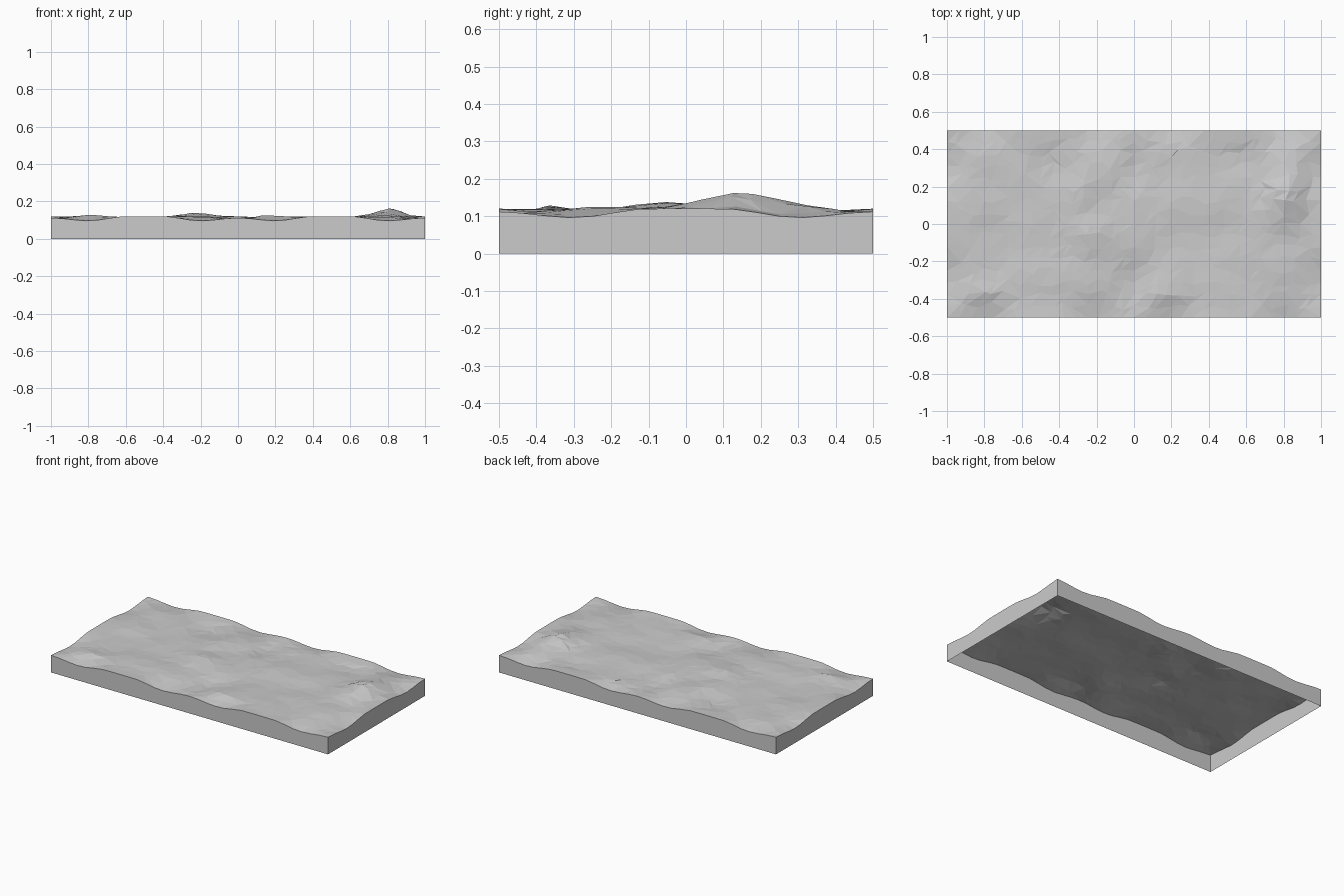
import bpy, bmesh, random
from mathutils import Vector, noise

random.seed(4)
cube = bpy.data.objects.get("Cube")
if cube:
    bpy.data.objects.remove(cube)

NX, NY = 32, 16
STEP = 2 / NX

# Shared rim profile, mirrored about the middle of each square tile
RIM = [(0, .112), (.2, .096), (.4, .12), (.5, .12)]
# Hills and hollows: x, y, height, radius in x, radius in y
HILLS = [(.8, .16, .047, .095, .16), (-.22, -.07, .027, .09, .1),
         (-.27, .17, .02, .08, .1), (-.8, -.37, .015, .1, .07),
         (.2, -.37, .012, .1, .07), (.8, -.2, .01, .08, .12),
         (-.48, .33, -.008, .09, .1), (.55, .36, -.01, .1, .08)]


def smooth(t):
    t = min(max(t, 0), 1)
    return t * t * (3 - 2 * t)


def rim(t):
    t = min(t % 1, 1 - t % 1)
    for (a, za), (b, zb) in zip(RIM, RIM[1:]):
        if t <= b:
            return za + (zb - za) * smooth((t - a) / (b - a))
    return RIM[-1][1]


def height(x, y):
    u, v = (x + 1) % 1, y + .5
    du, dv = min(u, 1 - u), min(v, 1 - v)
    # Rim height follows the nearest tile edge
    if du < 1e-6:
        edge = rim(v)
    elif dv < 1e-6:
        edge = rim(u)
    else:
        edge = (rim(v) * dv + rim(u) * du) / (du + dv)
    # Gentle rocky ground with hills on top
    ground = .114 + .011 * noise.noise(Vector((x * 5, y * 5, 2)))
    ground = min(ground, .121)
    for hx, hy, h, rx, ry in HILLS:
        r = ((x - hx) / rx) ** 2 + ((y - hy) / ry) ** 2
        ground += h / (1 + .35 * r) ** 3
    w = smooth(min(du, dv) / .14)
    return edge + (ground - edge) * w


# Faceted ground surface on a jittered grid
bm = bmesh.new()
grid = []
for i in range(NX + 1):
    column = []
    for j in range(NY + 1):
        x, y = i * STEP - 1, j * STEP - .5
        if i % NY:
            x += random.uniform(-.35, .35) * STEP * (0 < j < NY)
        if 0 < j < NY:
            y += random.uniform(-.35, .35) * STEP * (i % NY > 0)
        column.append(bm.verts.new((x, y, height(x, y))))
    grid.append(column)

for i in range(NX):
    for j in range(NY):
        a, b = grid[i][j], grid[i + 1][j]
        c, d = grid[i + 1][j + 1], grid[i][j + 1]
        if random.random() < .65:
            bm.faces.new((a, b, c))
            bm.faces.new((a, c, d))
        else:
            bm.faces.new((a, b, d))
            bm.faces.new((b, c, d))

# Side walls dropped from the rim, open underneath
border = [e for e in bm.edges if e.is_boundary]
walls = bmesh.ops.extrude_edge_only(bm, edges=border)["geom"]
for v in walls:
    if isinstance(v, bmesh.types.BMVert):
        v.co.z = 0
bmesh.ops.recalc_face_normals(bm, faces=bm.faces)
bm.faces.ensure_lookup_table()
if bm.faces[0].normal.z < 0:
    bmesh.ops.reverse_faces(bm, faces=bm.faces)

mesh = bpy.data.meshes.new("ground_slab")
bm.to_mesh(mesh)
bm.free()
slab = bpy.data.objects.new("ground_slab", mesh)
bpy.context.collection.objects.link(slab)

# Plain grey stone
stone = bpy.data.materials.new("light_grey")
stone.use_nodes = True
grey = (.6, .6, .6, 1)
stone.diffuse_color = grey
stone.node_tree.nodes["Principled BSDF"].inputs["Base Color"].default_value = grey
mesh.materials.append(stone)
